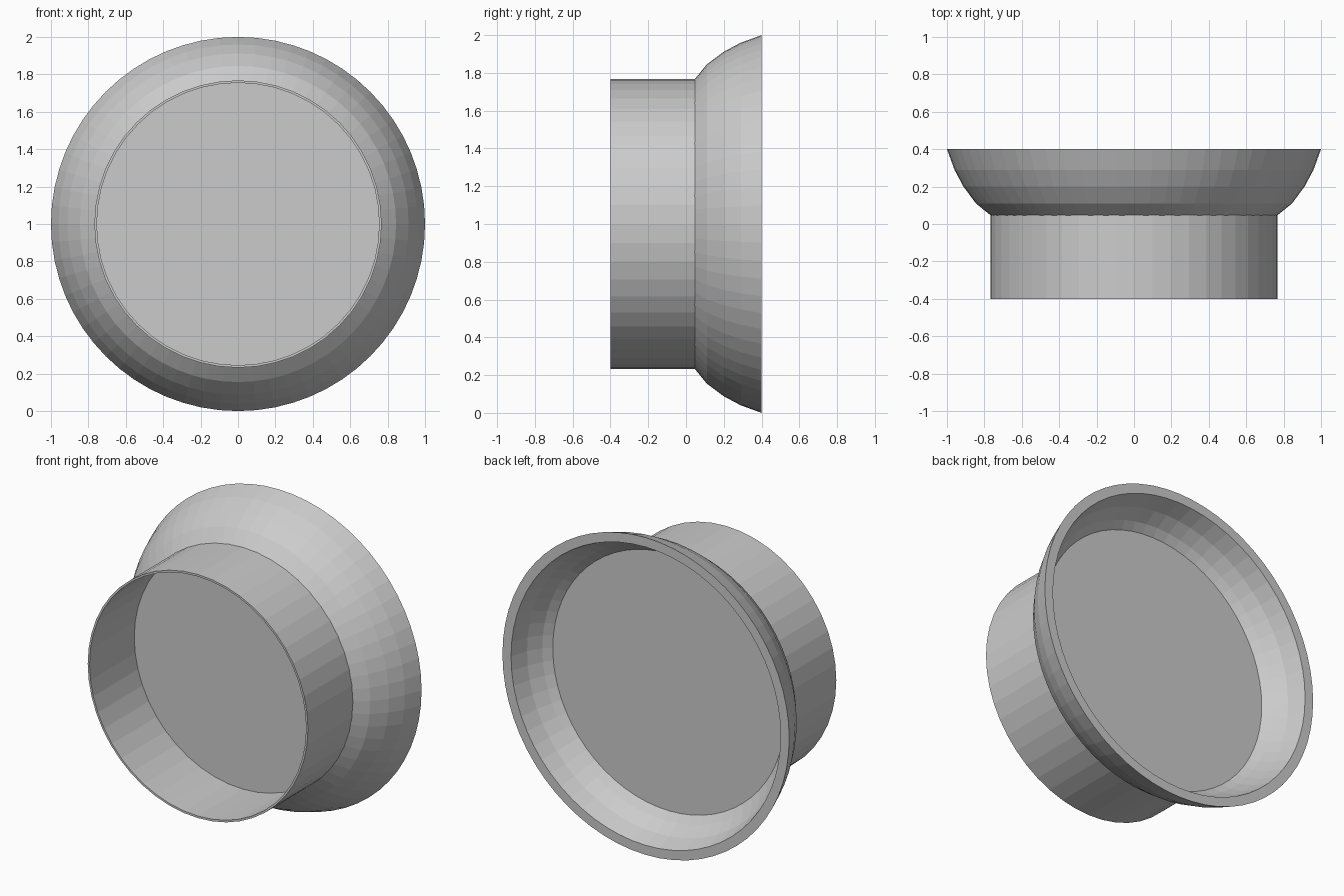
import bpy, bmesh, math

if "Cube" in bpy.data.objects:
    bpy.data.objects.remove(bpy.data.objects["Cube"])

grey = bpy.data.materials.new("light grey")
grey.diffuse_color = (0.6, 0.6, 0.6, 1)
grey.use_nodes = True
grey.node_tree.nodes["Principled BSDF"].inputs["Base Color"].default_value = grey.diffuse_color


def lathe(name, profile, sides):
    """Spin (radius, y) points around the horizontal y axis at z = 1."""
    bm = bmesh.new()
    rings = []
    for r, y in profile:
        if r == 0:
            rings.append([bm.verts.new((0, y, 1))])
        else:
            rings.append([bm.verts.new((r * math.cos(2 * math.pi * i / sides), y,
                                        1 + r * math.sin(2 * math.pi * i / sides)))
                          for i in range(sides)])
    for a, b in zip(rings, rings[1:]):
        for i in range(sides):
            j = (i + 1) % sides
            if len(a) == 1:
                bm.faces.new((a[0], b[i], b[j]))
            elif len(b) == 1:
                bm.faces.new((a[i], b[0], a[j]))
            else:
                bm.faces.new((a[i], b[i], b[j], a[j]))
    bmesh.ops.recalc_face_normals(bm, faces=bm.faces)
    mesh = bpy.data.meshes.new(name)
    bm.to_mesh(mesh)
    bm.free()
    mesh.materials.append(grey)
    obj = bpy.data.objects.new(name, mesh)
    bpy.context.collection.objects.link(obj)
    return obj


# Flared dish: flat front disc, rounded outside, flat rim, hollow back with a floor
lathe("flared_dish", [(0, 0.045), (0.765, 0.045), (0.845, 0.11), (0.912, 0.2),
                      (0.96, 0.29), (1.0, 0.4), (0.94, 0.4), (0.905, 0.29),
                      (0.855, 0.21), (0.81, 0.17), (0, 0.17)], 64)

# Thin-walled collar, open at the front and closed by the dish
lathe("collar", [(0.755, 0.05), (0.755, -0.4), (0.768, -0.4), (0.768, 0.05),
                 (0.755, 0.05)], 48)
